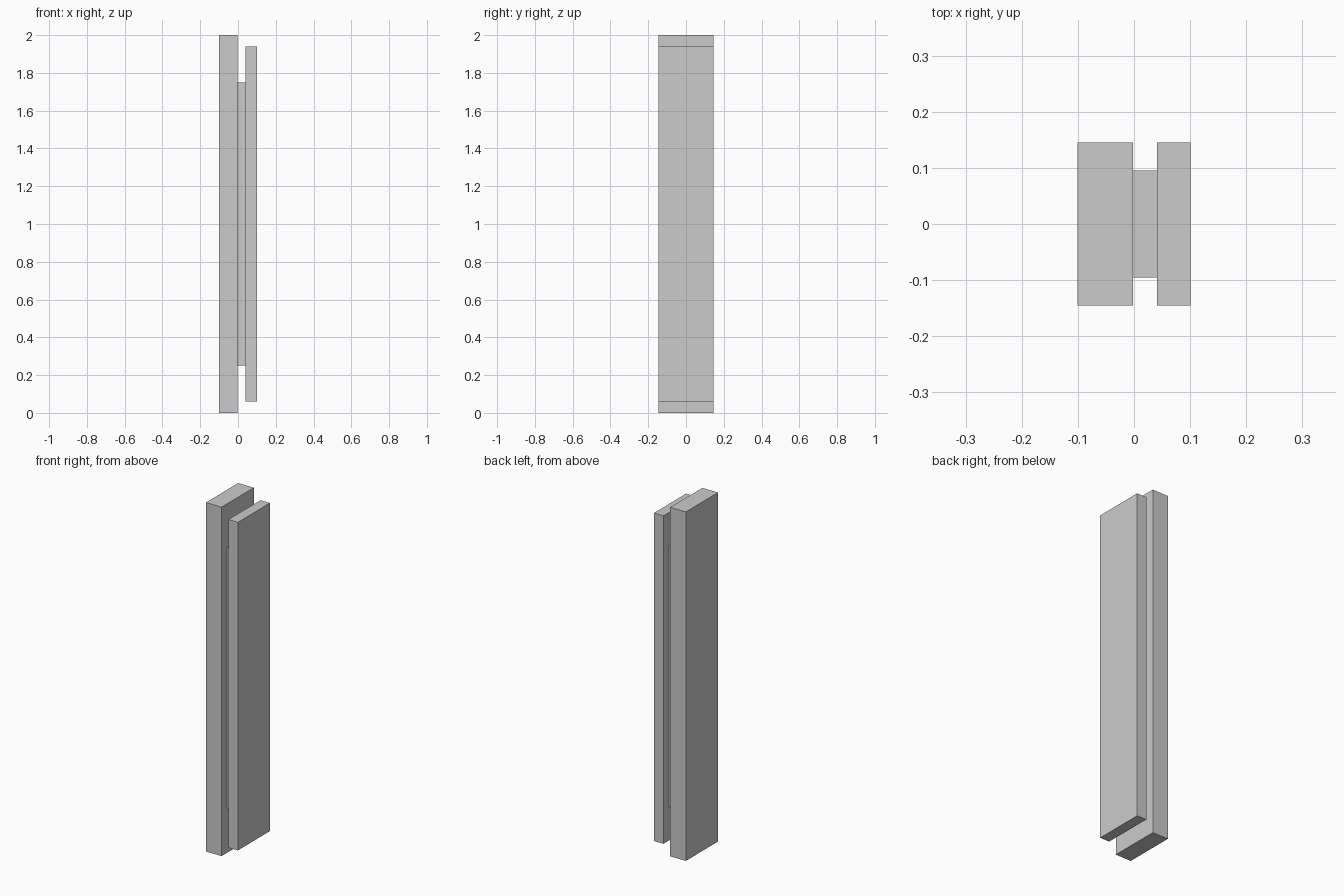
import bpy

if "Cube" in bpy.data.objects:
    bpy.data.objects.remove(bpy.data.objects["Cube"])


def box(name, x, y, z):
    """Box spanning the given (min, max) ranges."""
    bpy.ops.mesh.primitive_cube_add(size=1, location=[(a + b) / 2 for a, b in (x, y, z)])
    ob = bpy.context.object
    ob.name = name
    ob.scale = [b - a for a, b in (x, y, z)]
    bpy.ops.object.transform_apply(location=False, rotation=False, scale=True)
    return ob


# Thick full-height plate
box("back_plate", (-0.101, -0.002), (-0.1455, 0.1455), (0.0, 2.0))
# Narrow spacer joining the two plates
box("spacer", (-0.002, 0.041), (-0.0955, 0.0955), (0.25, 1.75))
# Thinner, slightly shorter plate
box("front_plate", (0.041, 0.101), (-0.1455, 0.1455), (0.06, 1.94))
